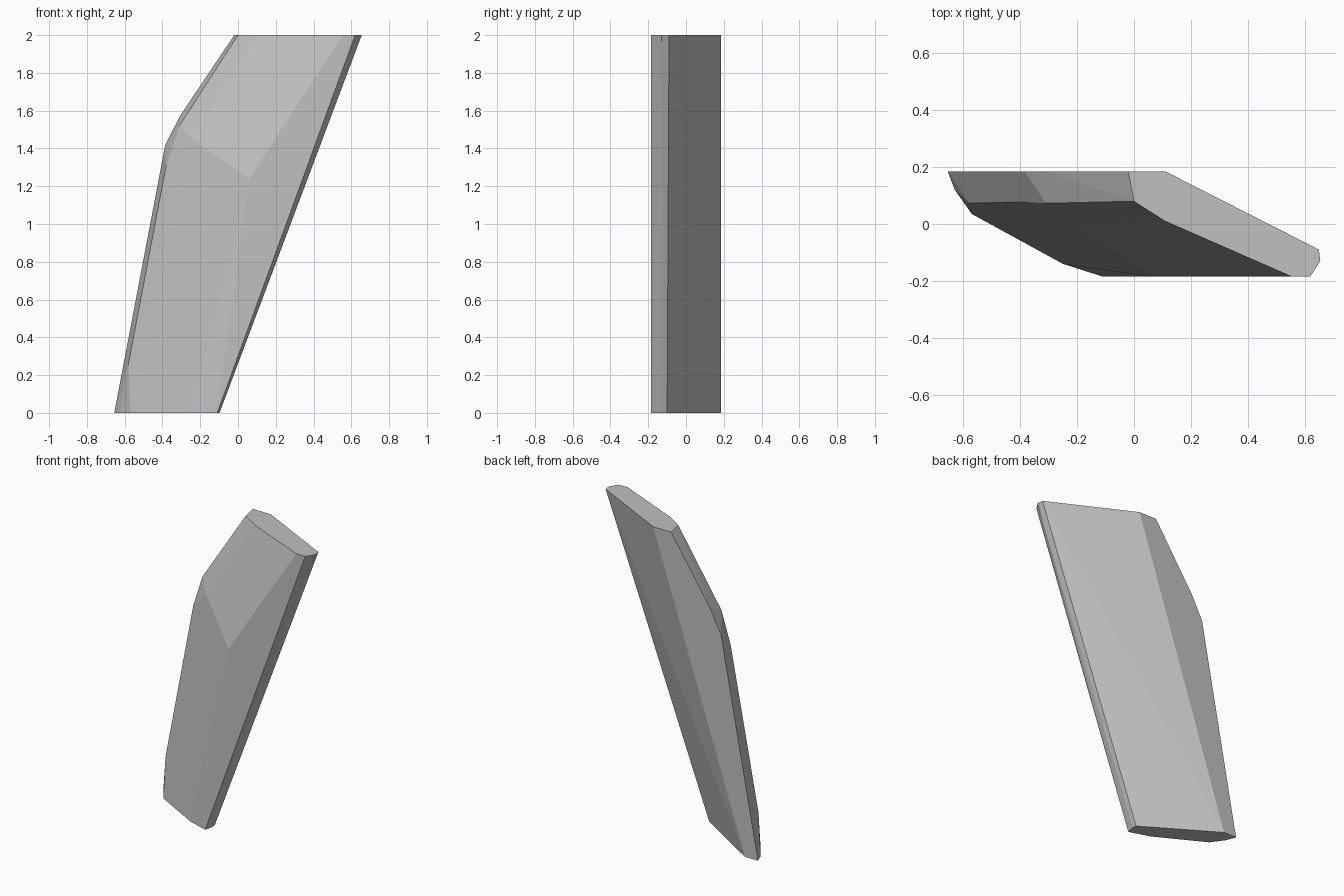
import bpy
import bmesh
import math

cube = bpy.data.objects.get("Cube")
if cube:
    bpy.data.objects.remove(cube, do_unlink=True)

HALF = 0.185   # half the depth
TOP = 2.0

# Flat end sections, as x, y
bottom_outline = [(-0.655, HALF), (-0.56, HALF), (-0.1, -0.1), (-0.098, -0.13),
                  (-0.11, -HALF), (-0.25, -0.14), (-0.57, 0.035), (-0.63, 0.12)]
top_outline = [(-0.02, HALF), (0.11, HALF), (0.65, -0.09), (0.655, -0.13),
               (0.62, -HALF), (0.555, -HALF), (0.11, 0.01), (0.0, 0.08)]

# Corners of the bevelled shoulder and the front ridge
back_shoulder = [(-0.385, HALF, 1.42), (-0.305, HALF, 1.575)]
front_bevel = [(-0.58, 0.073, 0.26), (-0.38, 0.077, 1.31), (-0.31, 0.073, 1.52)]
front_ridge = [(-0.24, 0.005, 1.45), (0.06, -HALF, 1.24)]


def section(outline, z):
    return [(x, y, z) for x, y in outline]


# Slanted faceted slab: a hull stretched over its sections and corners
bm = bmesh.new()
corners = (section(bottom_outline, 0) + section(top_outline, TOP)
           + back_shoulder + front_bevel + front_ridge)
for co in corners:
    bm.verts.new(co)
bmesh.ops.convex_hull(bm, input=bm.verts[:])
loose = [v for v in bm.verts if not v.link_faces]
bmesh.ops.delete(bm, geom=loose, context='VERTS')
bmesh.ops.dissolve_limit(bm, angle_limit=math.radians(0.5),
                         verts=bm.verts[:], edges=bm.edges[:])
bmesh.ops.recalc_face_normals(bm, faces=bm.faces[:])
mesh = bpy.data.meshes.new("slanted_slab")
bm.to_mesh(mesh)
bm.free()

# Plain grey
grey = bpy.data.materials.new("plain_grey")
grey.use_nodes = True
colour = (0.53, 0.53, 0.53, 1)
grey.diffuse_color = colour
grey.node_tree.nodes["Principled BSDF"].inputs["Base Color"].default_value = colour
mesh.materials.append(grey)

slab = bpy.data.objects.new("slanted_slab", mesh)
bpy.context.collection.objects.link(slab)
